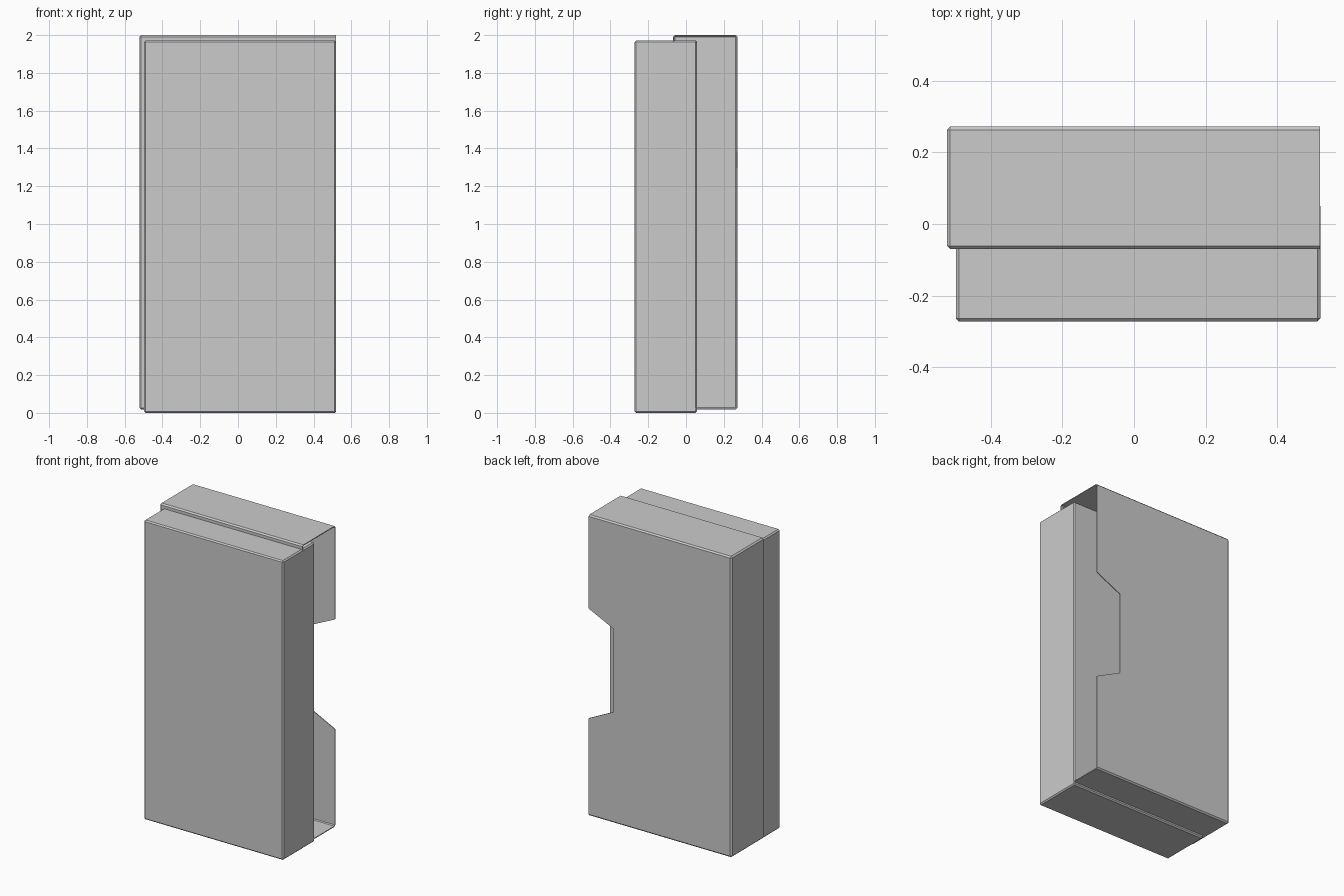
import bpy, bmesh

if "Cube" in bpy.data.objects:
    bpy.data.objects.remove(bpy.data.objects["Cube"])

grey = bpy.data.materials.new("light grey card")
grey.diffuse_color = (0.6, 0.6, 0.6, 1)
grey.use_nodes = True
grey.node_tree.nodes["Principled BSDF"].inputs["Base Color"].default_value = grey.diffuse_color


def add_mesh(name, bm):
    mesh = bpy.data.meshes.new(name)
    bmesh.ops.recalc_face_normals(bm, faces=bm.faces)
    bm.to_mesh(mesh)
    bm.free()
    mesh.materials.append(grey)
    obj = bpy.data.objects.new(name, mesh)
    bpy.context.collection.objects.link(obj)
    return obj


def block(lo, hi):
    bm = bmesh.new()
    bmesh.ops.create_cube(bm, size=1)
    for v in bm.verts:
        v.co = [(a + b) / 2 + c * (b - a) for a, b, c in zip(lo, hi, v.co)]
    return bm


def bevel(obj, width):
    mod = obj.modifiers.new("chamfer", "BEVEL")
    mod.width = width
    mod.segments = 1


# Solid inner box, pulled forward out of the sleeve
inner = add_mesh("inner_box", block((-0.497, -0.272, 0), (0.52, 0.058, 1.972)))
bevel(inner, 0.008)

# Thin sleeve, open on the right side
bm = block((-0.522, -0.07, 0.018), (0.519, 0.272, 2.0))
right = max(bm.faces, key=lambda f: f.calc_center_median().x)
bmesh.ops.delete(bm, geom=[right], context="FACES_ONLY")
for f in bm.faces:          # keep normals pointing out of the open shell
    f.normal_update()
sleeve = add_mesh("sleeve", bm)
bevel(sleeve, 0.009)
wall = sleeve.modifiers.new("wall", "SOLIDIFY")
wall.thickness = 0.006
wall.offset = -1

# Tapered thumb notch through the back panel
bm = bmesh.new()
profile = [(0.519, 0.66), (0.337, 0.75), (0.337, 1.297), (0.519, 1.383),
           (0.6, 1.383), (0.6, 0.66)]
face = bm.faces.new([bm.verts.new((x, 0.2, z)) for x, z in profile])
ext = bmesh.ops.extrude_face_region(bm, geom=[face])
for v in ext["geom"]:
    if isinstance(v, bmesh.types.BMVert):
        v.co.y = 0.35
cutter = add_mesh("notch_cutter", bm)
cutter.hide_render = True
cutter.hide_viewport = True
cut = sleeve.modifiers.new("notch", "BOOLEAN")
cut.operation = "DIFFERENCE"
cut.object = cutter
cut.solver = "EXACT"
